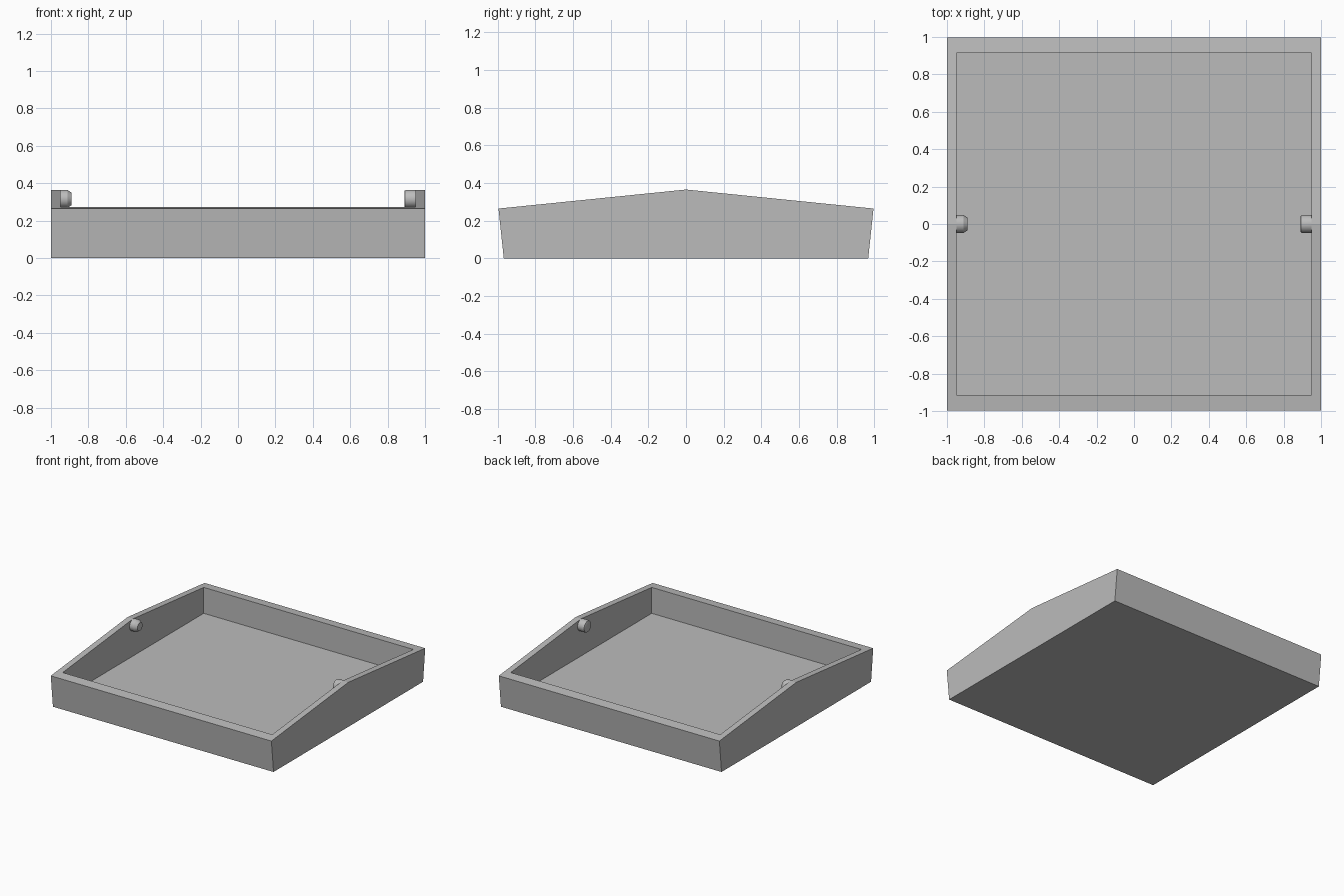
import bpy, bmesh, math
from mathutils import Vector

cube = bpy.data.objects.get("Cube")
if cube:
    bpy.data.objects.remove(cube, do_unlink=True)

grey = bpy.data.materials.new("plain_grey")
grey.use_nodes = True
colour = (0.5, 0.5, 0.5, 1)
grey.diffuse_color = colour
grey.node_tree.nodes["Principled BSDF"].inputs["Base Color"].default_value = colour


def add_object(name, bm):
    bmesh.ops.recalc_face_normals(bm, faces=bm.faces)
    mesh = bpy.data.meshes.new(name)
    bm.to_mesh(mesh)
    bm.free()
    mesh.materials.append(grey)
    obj = bpy.data.objects.new(name, mesh)
    bpy.context.collection.objects.link(obj)
    return obj


def make_active(obj):
    bpy.ops.object.select_all(action="DESELECT")
    obj.select_set(True)
    bpy.context.view_layer.objects.active = obj


def prism(name, profile, half_width):
    """Extrude a side profile (y, z) across x."""
    bm = bmesh.new()
    face = bm.faces.new([bm.verts.new((-half_width, y, z)) for y, z in profile])
    ext = bmesh.ops.extrude_face_region(bm, geom=[face])["geom"]
    verts = [v for v in ext if isinstance(v, bmesh.types.BMVert)]
    bmesh.ops.translate(bm, verts=verts, vec=(2 * half_width, 0, 0))
    return add_object(name, bm)


def lathe_peg(name, profile, side, height, segments=24):
    """Spin a profile (distance from centre, radius) around the x direction."""
    bm = bmesh.new()
    axis_point = Vector((0, 0, height))
    verts = [bm.verts.new((side * x, 0, height + r)) for x, r in profile]
    edges = [bm.edges.new(pair) for pair in zip(verts, verts[1:])]
    bmesh.ops.spin(bm, geom=verts + edges, cent=axis_point, axis=(1, 0, 0),
                   angle=math.tau, steps=segments)
    bmesh.ops.remove_doubles(bm, verts=bm.verts, dist=0.0005)
    obj = add_object(name, bm)
    make_active(obj)
    bpy.ops.object.shade_smooth_by_angle(angle=math.radians(30))
    return obj


# Tray with peaked sides and leaning end walls, hollowed by a straight cavity
tray = prism("tray", [(-0.968, 0), (0.968, 0), (0.996, 0.264),
                      (0, 0.365), (-0.996, 0.264)], 1.0)
cavity = prism("cavity_cutter", [(-0.913, 0.06), (0.913, 0.06),
                                 (0.913, 0.6), (-0.913, 0.6)], 0.95)
cavity.hide_render = True
hollow = tray.modifiers.new("hollow", "BOOLEAN")
hollow.operation = "DIFFERENCE"
hollow.solver = "EXACT"
hollow.object = cavity
make_active(tray)
bpy.ops.object.modifier_apply(modifier=hollow.name)
bpy.data.objects.remove(cavity, do_unlink=True)

# Pivot pegs inside the two peaks, one with a wide chamfer, one barely rounded
lathe_peg("right_peg", [(0.96, 0.048), (0.912, 0.048), (0.889, 0.033), (0.889, 0)],
          -1, 0.316)
lathe_peg("left_peg", [(0.96, 0.048), (0.899, 0.048), (0.892, 0.045),
                       (0.889, 0.038), (0.889, 0)], 1, 0.316)
